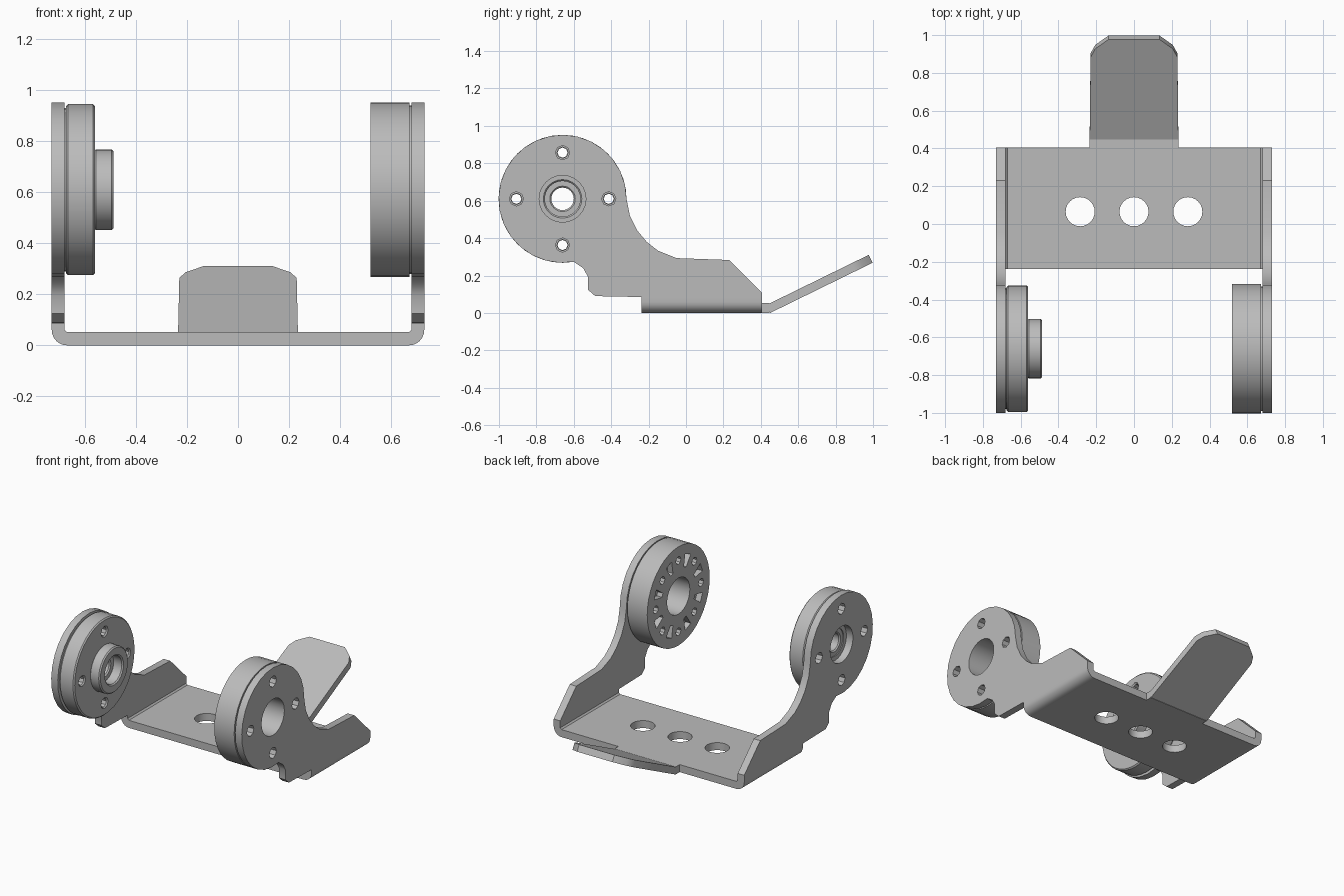
import bpy, bmesh
from math import sin, cos, pi, radians
from mathutils import Matrix, Vector

cube = bpy.data.objects.get("Cube")
if cube:
    bpy.data.objects.remove(cube)

metal = bpy.data.materials.new("grey metal")
metal.use_nodes = True
grey = (0.5, 0.5, 0.5, 1)
metal.diffuse_color = grey
metal.node_tree.nodes["Principled BSDF"].inputs["Base Color"].default_value = grey

ALONG_X = Matrix(((0, 0, 1, 0), (1, 0, 0, 0), (0, 1, 0, 0), (0, 0, 0, 1)))
ALONG_Y = Matrix(((0, 1, 0, 0), (0, 0, 1, 0), (1, 0, 0, 0), (0, 0, 0, 1)))
HUB = Vector((-0.66, 0.61))


def arc(c, r, n=24, start=0, end=2 * pi, closed=True):
    """Points on a circle or on part of one."""
    steps = n if closed else n - 1
    return [(c[0] + r * cos(start + (end - start) * i / steps),
             c[1] + r * sin(start + (end - start) * i / steps)) for i in range(n)]


def ring_of_holes(r, n=8, count=4, dist=0.247):
    return [arc(c, r, n) for c in arc(HUB, dist, count)]


def prism(name, outline, holes, low, high, frame=Matrix(), bevel=0):
    """Extrude a flat outline with holes from low to high."""
    bm = bmesh.new()
    for loop in [outline] + holes:
        vs = [bm.verts.new((u, v, low)) for u, v in loop]
        for i, v in enumerate(vs):
            bm.edges.new((vs[i - 1], v))
    bmesh.ops.triangle_fill(bm, use_beauty=True, edges=bm.edges[:], normal=(0, 0, 1))
    top = bmesh.ops.extrude_face_region(bm, geom=bm.faces[:])["geom"]
    bmesh.ops.translate(bm, vec=(0, 0, high - low),
                        verts=[g for g in top if isinstance(g, bmesh.types.BMVert)])
    bm.transform(frame)
    bmesh.ops.recalc_face_normals(bm, faces=bm.faces[:])
    mesh = bpy.data.meshes.new(name)
    bm.to_mesh(mesh)
    bm.free()
    mesh.materials.append(metal)
    mesh.shade_smooth()
    mesh.set_sharp_from_angle(angle=radians(30))
    obj = bpy.data.objects.new(name, mesh)
    bpy.context.collection.objects.link(obj)
    if bevel:
        mod = obj.modifiers.new("chamfer", "BEVEL")
        mod.width = bevel
        mod.segments = 1
        mod.limit_method = "ANGLE"
        mod.angle_limit = radians(50)
    return obj


# Floor plate with three mounting holes and the root of the tongue
FRONT, BACK = -0.237, 0.405
floor = [(-0.67, FRONT), (0.67, FRONT), (0.67, BACK), (0.235, BACK),
         (0.235, 0.447), (-0.235, 0.447), (-0.235, BACK), (-0.67, BACK)]
prism("floor_plate", floor, [arc((x, 0.065), 0.077) for x in (-0.285, 0, 0.285)], 0, 0.052)

# Sloping tongue with clipped corners
tongue = [(-0.235, 0), (0.235, 0), (0.23, 0.505), (0.205, 0.555), (0.135, 0.61),
          (-0.135, 0.61), (-0.205, 0.555), (-0.23, 0.505)]
slope = Matrix.Translation((0, 0.45, 0)) @ Matrix.Rotation(radians(26.1), 4, "X")
prism("tongue", tongue, [], 0, 0.047, slope)

# Side arms and the bends that join them to the floor
arm = arc(HUB, 0.342, 23, 0, radians(280), closed=False) + [
    (-0.55, 0.24), (-0.525, 0.195), (-0.525, 0.125), (-0.485, 0.09), (FRONT, 0.085),
    (BACK, 0.085), (BACK, 0.11), (0.23, 0.283), (-0.05, 0.293), (-0.15, 0.333),
    (-0.21, 0.38), (-0.26, 0.44), (-0.3, 0.52)]
bend = [(0.085, 0.68), (0.085, 0.73)] + \
    [(z, x) for x, z in arc((0.67, 0.06), 0.06, 7, 0, -pi / 2, closed=False)] + \
    [(0.052, 0.67), (0.062, 0.68)]
for side, label in ((1, "left"), (-1, "right")):
    prism(label + "_arm", arm, [arc(HUB, 0.125)] + ring_of_holes(0.038),
          *sorted((side * 0.68, side * 0.73)), ALONG_X)
    prism(label + "_bend", [(z, side * x) for z, x in bend], [], FRONT, BACK, ALONG_Y)

# Left hub: a thick disc whose inner face has wedge pockets and small holes
bore = arc(HUB, 0.125)
prism("left_hub_collar", arc(HUB, 0.33, 40), [bore] + ring_of_holes(0.03), 0.67, 0.68, ALONG_X)
prism("left_hub_body", arc(HUB, 0.342, 40), [bore] + ring_of_holes(0.03), 0.56, 0.672, ALONG_X)
wedges = []
for i in range(8):
    a = (i + 0.5) * pi / 4
    wedges.append([tuple(HUB + Vector((r * cos(a + d), r * sin(a + d))))
                   for r, d in ((0.19, -0.07), (0.275, -0.12), (0.275, 0.12), (0.19, 0.07))])
prism("left_hub_face", arc(HUB, 0.342, 40),
      [bore] + ring_of_holes(0.027, count=8) + wedges, 0.52, 0.56, ALONG_X)

# Right hub: a chamfered disc with a stepped central boss
prism("right_hub_collar", arc(HUB, 0.32, 40), [arc(HUB, 0.095)] + ring_of_holes(0.03),
      -0.68, -0.672, ALONG_X)
prism("right_hub_disc", arc(HUB, 0.335, 40), [arc(HUB, 0.06)] + ring_of_holes(0.03),
      -0.674, -0.56, ALONG_X, 0.008)
prism("right_hub_boss", arc(HUB, 0.158, 32), [arc(HUB, 0.095)],
      -0.565, -0.487, ALONG_X, 0.008)
